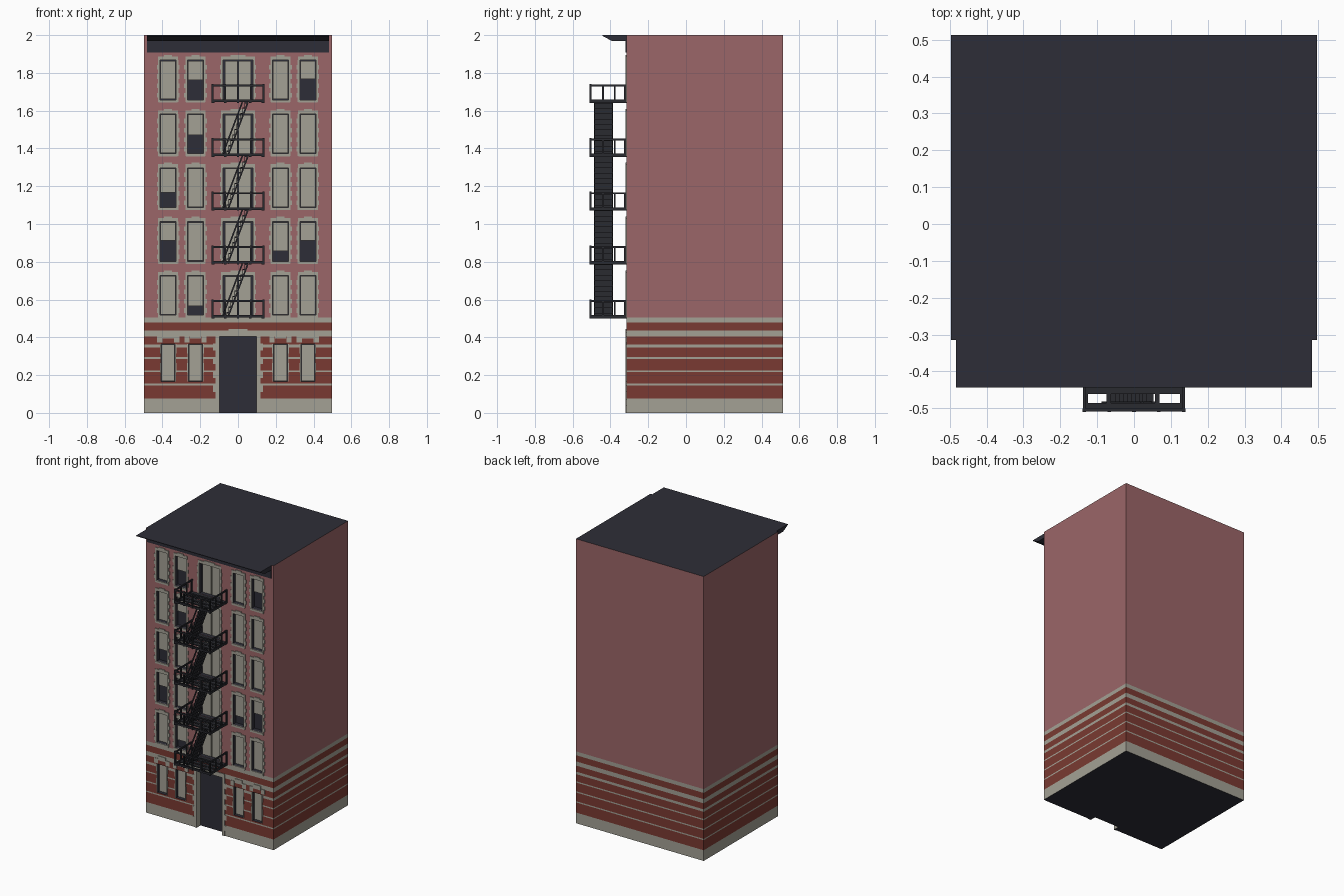
import bpy, bmesh, math
from mathutils import Vector, Matrix

if "Cube" in bpy.data.objects:
    bpy.data.objects.remove(bpy.data.objects["Cube"])


def mat(name, col):
    m = bpy.data.materials.new(name)
    m.diffuse_color = (*col, 1)
    m.use_nodes = True
    m.node_tree.nodes["Principled BSDF"].inputs["Base Color"].default_value = m.diffuse_color
    return m


PINK = mat("pink wall", (0.33, 0.133, 0.138))
BRICK = mat("red brick", (0.195, 0.042, 0.032))
STONE = mat("pale stone", (0.37, 0.355, 0.30))
DARK = mat("dark slate", (0.027, 0.027, 0.038))
IRON = mat("black iron", (0.023, 0.024, 0.03))

W, YF, YB, H = 0.497, -0.315, 0.513, 2.0
FLOOR0, PITCH = 0.505, 0.285
COLS = [-0.37, -0.225, 0.225, 0.37]
BANDS = [(0, 0.075), (0.146, 0.155), (0.216, 0.225), (0.286, 0.295),
         (0.345, 0.363), (0.405, 0.435), (0.478, 0.505)]


def box(bm, x0, x1, y0, y1, z0, z1):
    m = Matrix.Translation(((x0 + x1) / 2, (y0 + y1) / 2, (z0 + z1) / 2)) @ \
        Matrix.Diagonal((x1 - x0, y1 - y0, z1 - z0, 1))
    bmesh.ops.create_cube(bm, size=1, matrix=m)


def finish(bm, name, *mats):
    bmesh.ops.recalc_face_normals(bm, faces=bm.faces)
    me = bpy.data.meshes.new(name)
    bm.to_mesh(me)
    bm.free()
    for m in mats:
        me.materials.append(m)
    ob = bpy.data.objects.new(name, me)
    bpy.context.collection.objects.link(ob)
    return ob


# openings: x0, x1, z0, z1, depth
openings = [(-0.098, 0.098, 0, 0.405, 0.04)]
for c in COLS:
    openings.append((c - 0.037, c + 0.037, 0.165, 0.365, 0.03))
for k in range(5):
    z = FLOOR0 + PITCH * k
    for c in COLS:
        openings.append((c - 0.042, c + 0.042, z + 0.012, z + 0.222, 0.03))
    openings.append((-0.08, 0.08, z + 0.008, z + 0.222, 0.03))

# building body: front wall in cells with recessed openings, striped by height
xs = sorted({round(v, 4) for o in openings for v in o[:2]} | {-W, W})
zs = sorted({round(v, 4) for o in openings for v in o[2:4]} |
            {v for b in BANDS for v in b} | {0.0, H})


def depth(x, z):
    for o in openings:
        if o[0] < x < o[1] and o[2] < z < o[3]:
            return o[4]
    return 0


def band_mat(z):
    if any(a < z < b for a, b in BANDS):
        return 2
    return 1 if z < 0.505 else 0


bm = bmesh.new()


def face(pts, mi):
    bm.faces.new([bm.verts.new(p) for p in pts]).material_index = mi


D = [[depth((xs[i] + xs[i + 1]) / 2, (zs[j] + zs[j + 1]) / 2)
      for j in range(len(zs) - 1)] for i in range(len(xs) - 1)]
for j in range(len(zs) - 1):
    a, b = zs[j], zs[j + 1]
    mi = band_mat((a + b) / 2)
    face([(-W, YF, a), (-W, YB, a), (-W, YB, b), (-W, YF, b)], mi)
    face([(W, YF, a), (W, YB, a), (W, YB, b), (W, YF, b)], mi)
    face([(-W, YB, a), (W, YB, a), (W, YB, b), (-W, YB, b)], mi)
    for i in range(len(xs) - 1):
        p, q, d = xs[i], xs[i + 1], D[i][j]
        y = YF + d
        face([(p, y, a), (q, y, a), (q, y, b), (p, y, b)], 3 if d else mi)
        if i + 1 < len(D) and D[i + 1][j] != d:
            y2 = YF + D[i + 1][j]
            face([(q, y, a), (q, y2, a), (q, y2, b), (q, y, b)], 2 if a < 0.405 and abs(q) < 0.1 else 3)
        if j + 1 < len(D[i]) and D[i][j + 1] != d:
            y2 = YF + D[i][j + 1]
            face([(p, y, b), (q, y, b), (q, y2, b), (p, y2, b)], 3)
face([(-W, YF, H), (W, YF, H), (W, YB, H), (-W, YB, H)], 3)
face([(-W, YF, 0), (-0.098, YF, 0), (-0.098, YF + 0.04, 0), (0.098, YF + 0.04, 0),
      (0.098, YF, 0), (W, YF, 0), (W, YB, 0), (-W, YB, 0)], 3)
bmesh.ops.remove_doubles(bm, verts=bm.verts, dist=1e-4)
finish(bm, "building_body", PINK, BRICK, STONE, DARK)

# stone surrounds with toothed edges, as thin plates
P0, P1 = YF - 0.004, YF + 0.001
bm = bmesh.new()


def surround(c, hw, z0, z1, t, teeth, head):
    step = (z1 - z0) / teeth
    for s in (-1, 1):
        for n in range(teeth):
            w = t if n % 2 else t * 0.65
            a, b = sorted((c + s * hw, c + s * (hw + w)))
            box(bm, a, b, P0, P1, z0 + n * step, z0 + (n + 1) * step)
    if head:
        box(bm, c - hw - t * 0.6, c + hw + t * 0.6, P0, P1, z1, z1 + head)
        box(bm, c - hw * 0.5, c + hw * 0.5, P0 - 0.001, P1, z1 + head * 0.5, z1 + head + 0.008)


for k in range(5):
    z = FLOOR0 + PITCH * k
    for c in COLS:
        surround(c, 0.042, z, z + 0.222, 0.018, 9, 0.02)
        box(bm, c - 0.05, c + 0.05, P0 - 0.002, P1, z - 0.002, z + 0.012)
    surround(0, 0.08, z, z + 0.222, 0.016, 9, 0.02)
for c in COLS:
    surround(c, 0.037, 0.165, 0.365, 0.007, 4, 0)
    box(bm, c - 0.03, c + 0.03, P0, P1, 0.395, 0.425)
    for s in (-1, 1):
        box(bm, c + s * 0.045 - 0.014, c + s * 0.045 + 0.014, P0, P1, 0.372, 0.406)
surround(0, 0.098, 0, 0.405, 0.034, 11, 0.03)
finish(bm, "stone_surrounds", STONE)

# window blinds, some part raised so the dark room shows: (floor, column) -> gap
raised = {(4, 1): 0.105, (4, 3): 0.11, (3, 1): 0.10, (2, 0): 0.08,
          (1, 0): 0.11, (1, 2): 0.055, (1, 3): 0.11, (0, 1): 0.05}
bm = bmesh.new()
B0, B1 = YF + 0.02, YF + 0.028
for k in range(5):
    z = FLOOR0 + PITCH * k
    for i, c in enumerate(COLS):
        gap = raised.get((k, i), 0.004)
        box(bm, c - 0.039, c + 0.039, B0, B1, z + 0.012 + gap, z + 0.219)
    for s in (-1, 1):
        box(bm, s * 0.036 - 0.033, s * 0.036 + 0.033, B0, B1, z + 0.012, z + 0.218)
for c in COLS:
    box(bm, c - 0.034, c + 0.034, B0, B1, 0.168, 0.362)
finish(bm, "window_blinds", STONE)

# cornice and frieze
bm = bmesh.new()
prof = [(YF, 2.0), (-0.443, 2.0), (-0.443, 1.996), (-0.39, 1.968), (YF, 1.968)]
f = bm.faces.new([bm.verts.new((-0.483, y, z)) for y, z in prof])
ext = bmesh.ops.extrude_face_region(bm, geom=[f], use_keep_orig=True)
bmesh.ops.translate(bm, vec=(0.966, 0, 0),
                    verts=[v for v in ext["geom"] if isinstance(v, bmesh.types.BMVert)])
box(bm, -0.483, 0.483, YF - 0.006, YF + 0.001, 1.908, 1.968)
finish(bm, "cornice", DARK)

# fire escape balconies: slatted floors and railings
bm = bmesh.new()
X, Y0 = 0.135, -0.505
for k in range(5):
    z = FLOOR0 + PITCH * k
    for y in (-0.497, -0.449, -0.41, -0.368, -0.33):
        box(bm, -X, X, y - 0.012, y + 0.012, z, z + 0.008)
    for x in (-0.131, -0.068, 0.063, 0.131):
        box(bm, x - 0.006, x + 0.006, Y0, YF, z - 0.004, z + 0.006)
    for zr in (0.003, 0.083):
        box(bm, -X, X, Y0 - 0.004, Y0 + 0.004, z + zr, z + zr + 0.01)
        for s in (-1, 1):
            box(bm, s * X - 0.004, s * X + 0.004, Y0, YF, z + zr, z + zr + 0.01)
    for n in range(5):
        x = -X + n * X / 2
        box(bm, x - 0.005, x + 0.005, Y0 - 0.005, Y0 + 0.005, z - 0.004, z + 0.096)
    for s in (-1, 1):
        for y in (-0.44, -0.377, -0.322):
            box(bm, s * X - 0.004, s * X + 0.004, y - 0.005, y + 0.005, z, z + 0.09)
finish(bm, "fire_escape_balconies", IRON)

# stairs between balconies: stringers, handrails, steps
bm = bmesh.new()
xa, xb, N = -0.062, 0.045, 10
for k in range(4):
    z = FLOOR0 + PITCH * k
    run, rise = (xb - xa) / N, PITCH / N
    for n in range(N):
        x, h = xa + n * run, z + n * rise
        box(bm, x, x + run + 0.008, -0.482, -0.392, h + rise - 0.006, h + rise)
        box(bm, x, x + 0.003, -0.482, -0.392, h, h + rise - 0.006)
    ang = math.atan2(PITCH, xb - xa)
    length = math.hypot(PITCH, xb - xa)
    for y in (-0.484, -0.39):
        for off in (0.008, -0.022):
            m = Matrix.Translation(((xa + xb) / 2 + off, y, z + PITCH / 2)) @ \
                Matrix.Rotation(-ang, 4, 'Y') @ Matrix.Diagonal((length, 0.006, 0.008, 1))
            bmesh.ops.create_cube(bm, size=1, matrix=m)
finish(bm, "fire_escape_stairs", IRON)
